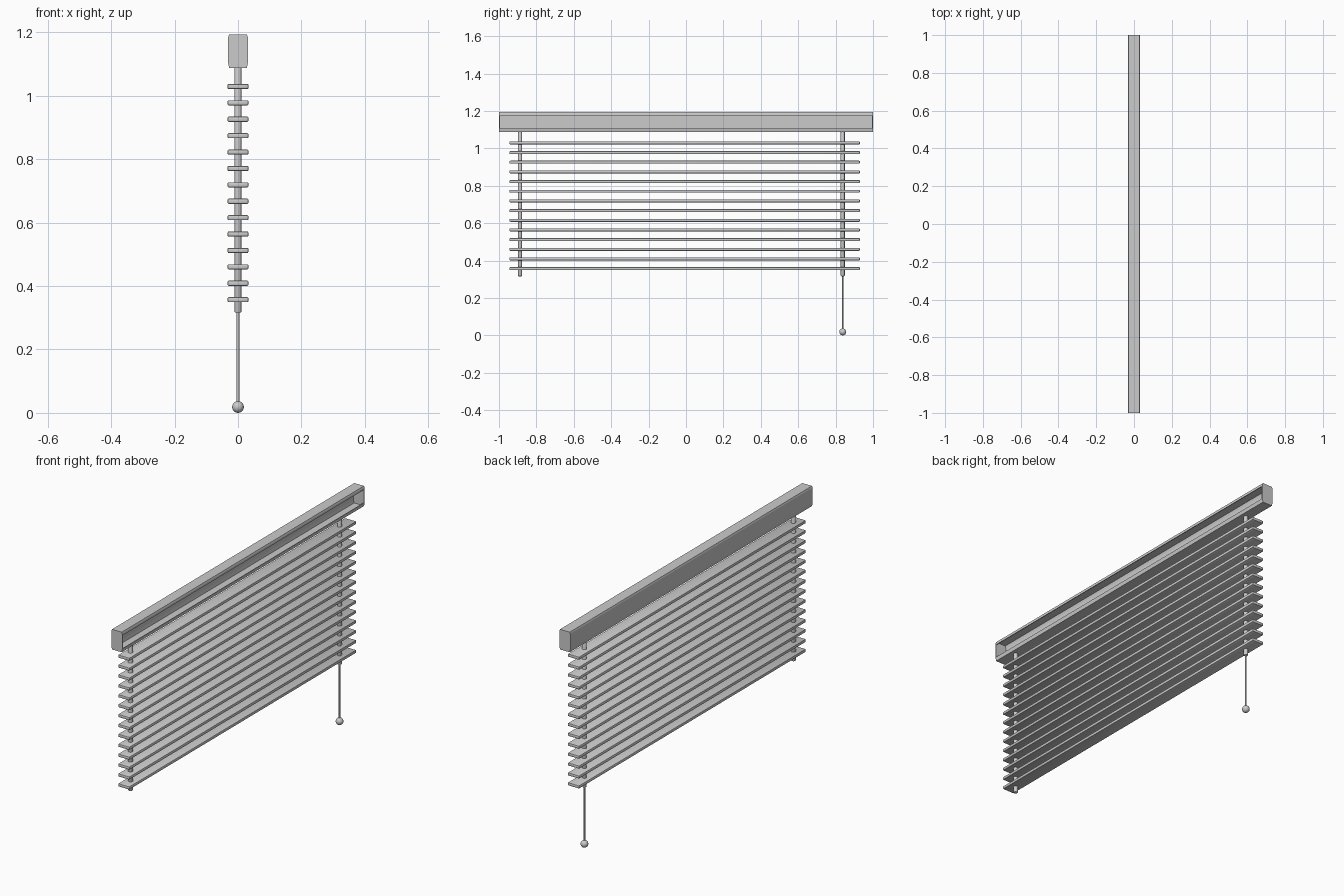
import bpy, bmesh
from mathutils import Matrix

if "Cube" in bpy.data.objects:
    bpy.data.objects.remove(bpy.data.objects["Cube"])


def make(name, bm, smooth=False):
    bmesh.ops.recalc_face_normals(bm, faces=bm.faces)
    me = bpy.data.meshes.new(name)
    bm.to_mesh(me)
    bm.free()
    ob = bpy.data.objects.new(name, me)
    bpy.context.collection.objects.link(ob)
    if smooth:
        bpy.ops.object.select_all(action='DESELECT')
        ob.select_set(True)
        bpy.context.view_layer.objects.active = ob
        bpy.ops.object.shade_smooth_by_angle()
    return ob


def extrude_profile(name, pts, y0, y1):
    """Extrude an (x, z) outline along y."""
    bm = bmesh.new()
    face = bm.faces.new([bm.verts.new((x, y0, z)) for x, z in pts])
    new = bmesh.ops.extrude_face_region(bm, geom=[face])['geom']
    bmesh.ops.translate(bm, vec=(0, y1 - y0, 0),
                        verts=[v for v in new if isinstance(v, bmesh.types.BMVert)])
    return make(name, bm)


def rod(name, y, z0, z1, r, sides=16, bevel=0):
    bm = bmesh.new()
    bmesh.ops.create_cone(bm, cap_ends=True, segments=sides, radius1=r, radius2=r,
                          depth=z1 - z0, matrix=Matrix.Translation((0, y, (z0 + z1) / 2)))
    if bevel:
        rim = [e for e in bm.edges if abs(e.verts[0].co.z - e.verts[1].co.z) < 1e-6]
        bmesh.ops.bevel(bm, geom=rim, offset=bevel, segments=2, affect='EDGES', profile=0.5)
    return make(name, bm, True)


# Headrail: C-channel open towards +x
outer = [(0.032, 1.176), (0.031, 1.185), (0.028, 1.193), (-0.028, 1.193), (-0.031, 1.185),
         (-0.032, 1.176), (-0.032, 1.107), (-0.028, 1.088), (0.028, 1.088), (0.032, 1.107)]
inner = [(0.028, 1.107), (0.025, 1.092), (-0.025, 1.092), (-0.028, 1.107),
         (-0.028, 1.176), (-0.025, 1.189), (0.025, 1.189), (0.028, 1.176)]
extrude_profile("headrail", outer + inner, -0.996, 0.996)

# End caps closing the channel
extrude_profile("end_cap_left", outer, -1.0, -0.994)
extrude_profile("end_cap_right", outer, 0.994, 1.0)

# Slats with softly rounded edges
for i in range(14):
    bm = bmesh.new()
    bmesh.ops.create_cube(bm, size=1)
    bmesh.ops.scale(bm, vec=(0.066, 1.873, 0.016), verts=bm.verts)
    bmesh.ops.bevel(bm, geom=bm.edges[:], offset=0.004, segments=2, affect='EDGES', profile=0.5)
    slat = make(f"slat_{i + 1}", bm, True)
    slat.location = (0, -0.007, 0.357 + i * 0.0517)

# Lift cords running through the slats
rod("lift_cord_left", -0.887, 0.316, 1.091, 0.011, bevel=0.004)
rod("lift_cord_right", 0.838, 0.316, 1.091, 0.011, bevel=0.004)

# Pull cord and its ball
rod("pull_cord", 0.838, 0.03, 0.32, 0.004, sides=12)
bm = bmesh.new()
bmesh.ops.create_uvsphere(bm, u_segments=24, v_segments=16, radius=0.0185,
                          matrix=Matrix.Translation((0, 0.838, 0.0185)))
make("pull_ball", bm, True)
